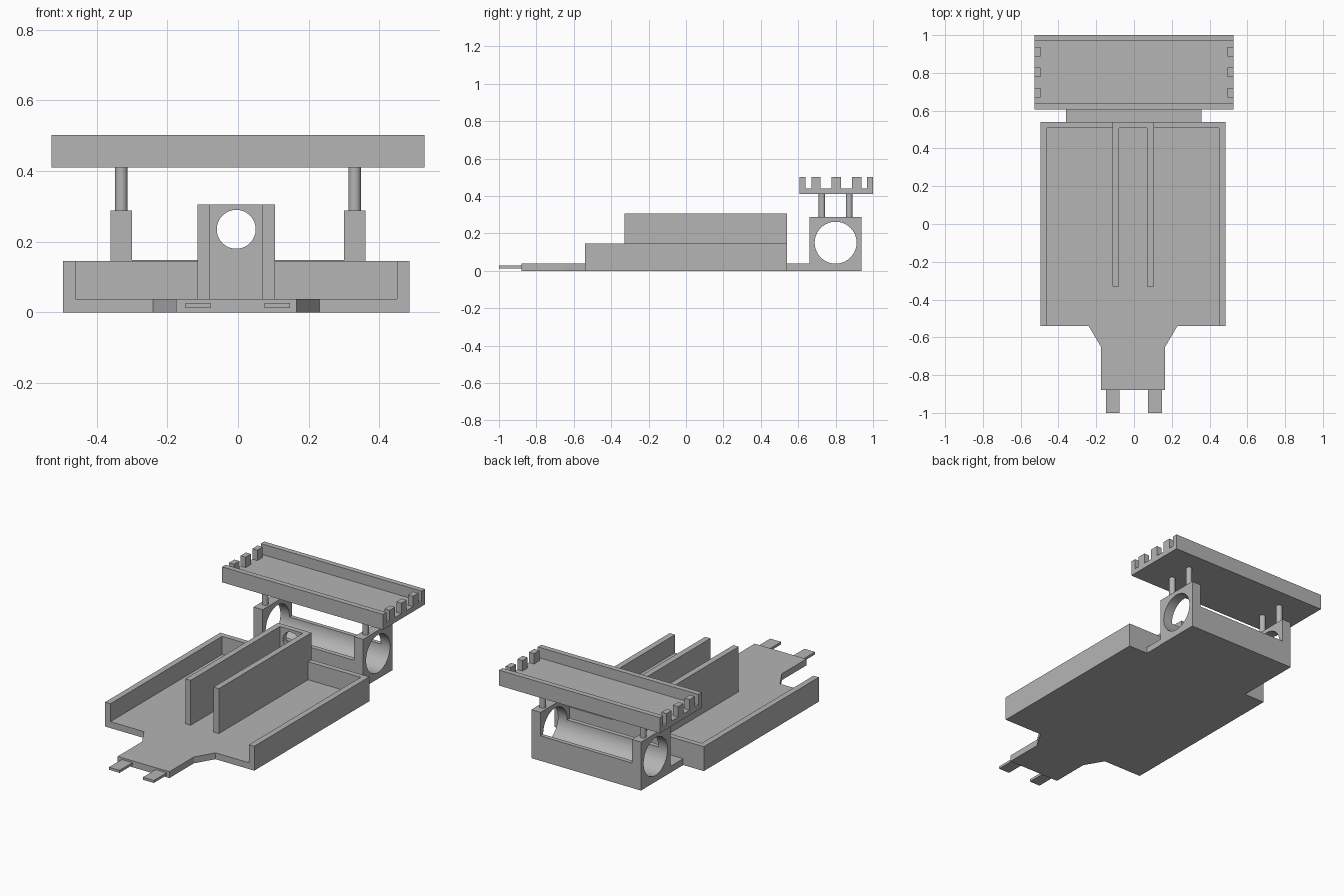
import bpy, bmesh, math
from mathutils import Vector

cube = bpy.data.objects.get("Cube")
if cube:
    bpy.data.objects.remove(cube, do_unlink=True)

grey = bpy.data.materials.new("plain grey")
grey.use_nodes = True
colour = (0.46, 0.46, 0.46, 1)
grey.diffuse_color = colour
grey.node_tree.nodes["Principled BSDF"].inputs["Base Color"].default_value = colour


def prism(name, points, axis, start, end):
    """Extrude a flat outline along x, y or z."""
    place = {"x": lambda a, b, t: (t, a, b),
             "y": lambda a, b, t: (a, t, b),
             "z": lambda a, b, t: (a, b, t)}[axis]
    bm = bmesh.new()
    face = bm.faces.new([bm.verts.new(place(a, b, start)) for a, b in points])
    new = bmesh.ops.extrude_face_region(bm, geom=[face])["geom"]
    shift = Vector(place(0, 0, end - start))
    bmesh.ops.translate(bm, verts=[v for v in new if isinstance(v, bmesh.types.BMVert)], vec=shift)
    bmesh.ops.recalc_face_normals(bm, faces=bm.faces)
    mesh = bpy.data.meshes.new(name)
    bm.to_mesh(mesh)
    bm.free()
    mesh.materials.append(grey)
    obj = bpy.data.objects.new(name, mesh)
    bpy.context.collection.objects.link(obj)
    return obj


def box(name, x, y, z):
    return prism(name, [(x[0], y[0]), (x[1], y[0]), (x[1], y[1]), (x[0], y[1])], "z", *z)


def rod(name, centre, radius, axis, start, end, sides=64):
    turn = 2 * math.pi / sides
    ring = [(centre[0] + radius * math.cos(i * turn),
             centre[1] + radius * math.sin(i * turn)) for i in range(sides)]
    return prism(name, ring, axis, start, end)


def activate(obj):
    bpy.ops.object.select_all(action="DESELECT")
    obj.select_set(True)
    bpy.context.view_layer.objects.active = obj


def smooth(obj):
    activate(obj)
    bpy.ops.object.shade_smooth_by_angle(angle=math.radians(30))


def drill(obj, cutter):
    cutter.hide_render = True
    mod = obj.modifiers.new("bore", "BOOLEAN")
    mod.operation, mod.solver, mod.object = "DIFFERENCE", "EXACT", cutter
    activate(obj)
    bpy.ops.object.modifier_apply(modifier=mod.name)
    bpy.data.objects.remove(cutter, do_unlink=True)
    smooth(obj)


FLOOR, RIM, TALL = 0.038, 0.145, 0.305
MID = -0.005

# Open tray: floor and side walls in one section
prism("tray", [(-0.49, 0), (0.49, 0), (0.49, RIM), (0.455, RIM), (0.455, FLOOR),
               (-0.455, FLOOR), (-0.455, RIM), (-0.49, RIM)], "y", -0.54, 0.54).location.x = MID

# Back wall with raised centre and round hole
back = prism("tray_back_wall", [(-0.46, FLOOR), (0.45, FLOOR), (0.45, RIM), (0.105, RIM),
                                (0.105, TALL), (-0.115, TALL), (-0.115, RIM), (-0.46, RIM)],
             "y", 0.508, 0.54)
drill(back, rod("hole_cutter", (MID, 0.235), 0.055, "y", 0.4, 0.6))

# Centre partitions
box("right_partition", (-0.115, -0.08), (-0.33, 0.508), (FLOOR, TALL))
box("left_partition", (0.07, 0.105), (-0.33, 0.508), (FLOOR, TALL))

# Tapered front tongue and its two prongs
prism("front_tongue", [(-0.235, -0.54), (-0.17, -0.65), (-0.17, -0.88),
                       (0.17, -0.88), (0.17, -0.65), (0.235, -0.54)],
      "z", 0, FLOOR).location.x = MID
box("right_prong", (-0.148, -0.078), (-1, -0.88), (0.012, 0.027))
box("left_prong", (0.075, 0.147), (-1, -0.88), (0.012, 0.027))

# Rear bridge and bored holder with tall ends
box("rear_bridge", (-0.36, 0.358), (0.54, 0.66), (0, FLOOR))
END, TOP, TROUGH = 0.36, 0.288, 0.148
holder = prism("rear_holder", [(-END, 0), (END, 0), (END, TOP), (0.3, TOP), (0.3, TROUGH),
                               (-0.3, TROUGH), (-0.3, TOP), (-END, TOP)], "y", 0.66, 0.937)
drill(holder, rod("bore_cutter", (0.8, 0.15), 0.112, "x", -0.5, 0.5))

# Pins under the rack
for side, x in (("right", -0.33), ("left", 0.33)):
    for place, y in (("front", 0.727), ("back", 0.873)):
        smooth(rod(f"{side}_{place}_pin", (x, y), 0.0175, "z", TOP, 0.41, 32))

# Raised rack: channel section with small end teeth
LOW, BED, HIGH = 0.41, 0.44, 0.502
prism("rack", [(0.606, LOW), (1, LOW), (1, HIGH), (0.968, HIGH), (0.968, BED),
               (0.638, BED), (0.638, HIGH), (0.606, HIGH)], "x", -0.528, 0.528)
for i in range(3):
    y = 0.67 + 0.109 * i
    box(f"right_tooth_{i + 1}", (-0.528, -0.495), (y, y + 0.05), (BED, HIGH))
    box(f"left_tooth_{i + 1}", (0.495, 0.528), (y, y + 0.05), (BED, HIGH))
